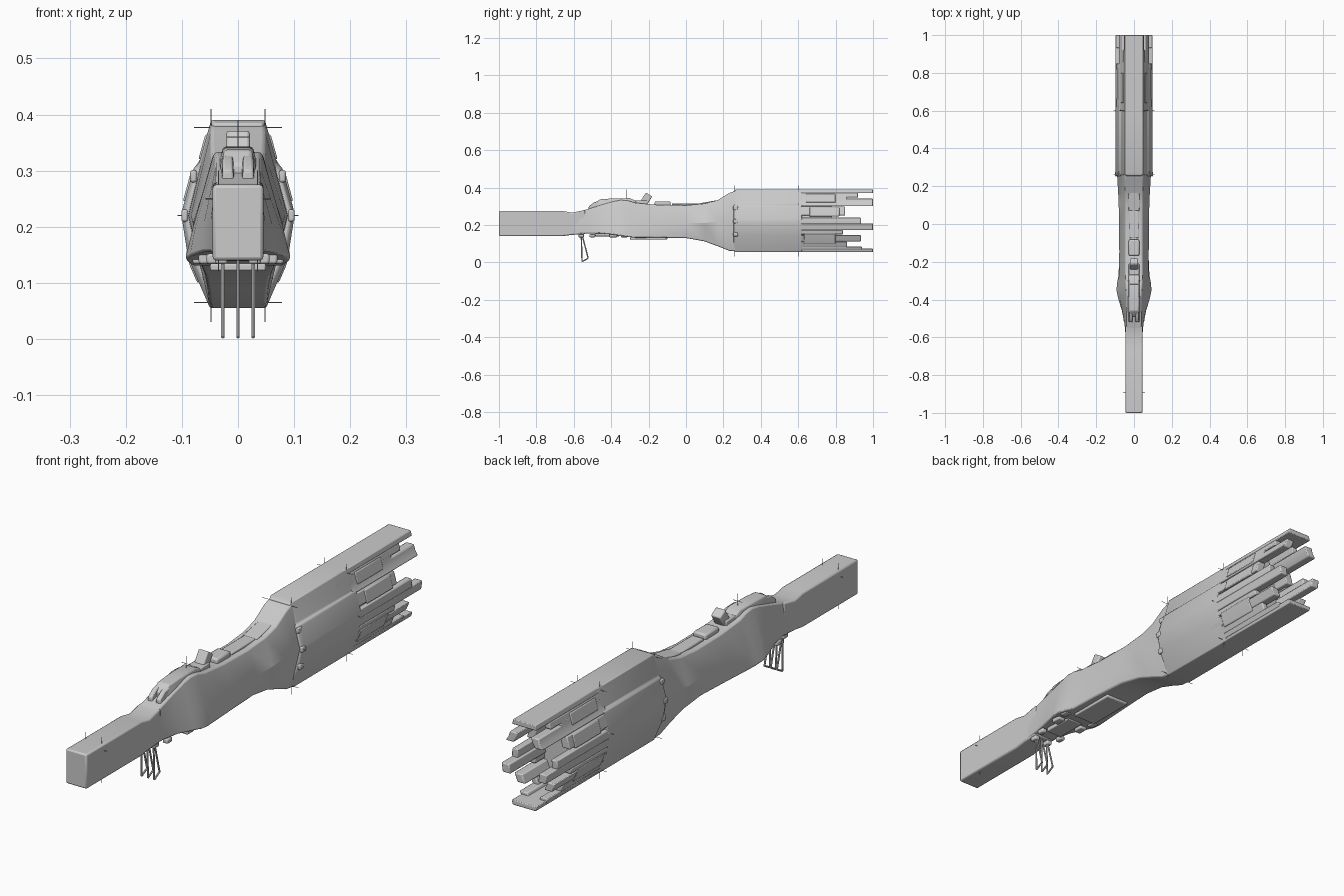
import bpy, bmesh, math
from mathutils import Vector, Matrix

if "Cube" in bpy.data.objects:
    bpy.data.objects.remove(bpy.data.objects["Cube"])


def finish(name, bm, bevel=0.0, mirror=False, angle=30):
    bmesh.ops.recalc_face_normals(bm, faces=bm.faces)
    me = bpy.data.meshes.new(name)
    bm.to_mesh(me)
    bm.free()
    ob = bpy.data.objects.new(name, me)
    bpy.context.collection.objects.link(ob)
    if mirror:
        ob.modifiers.new("mirror", 'MIRROR').use_mirror_merge = False
    if bevel:
        b = ob.modifiers.new("bevel", 'BEVEL')
        b.width, b.segments, b.limit_method = bevel, 2, 'ANGLE'
        b.angle_limit = math.radians(32)
    bpy.ops.object.select_all(action='DESELECT')
    ob.select_set(True)
    bpy.context.view_layer.objects.active = ob
    bpy.ops.object.shade_smooth_by_angle(angle=math.radians(angle))
    return ob


def loft(name, rings, **kw):
    bm = bmesh.new()
    loops = [[bm.verts.new(p) for p in r] for r in rings]
    n = len(loops[0])
    for a, b in zip(loops, loops[1:]):
        for i in range(n):
            j = (i + 1) % n
            bm.faces.new((a[i], a[j], b[j], b[i]))
    bm.faces.new(loops[0])
    bm.faces.new(loops[-1])
    return finish(name, bm, **kw)


def hull_ring(y, zt, wt, zm, wm, zb, wb):
    half = [(wt, zt), (wm, zm), (wb, zb)]
    return [(x, y, z) for x, z in half] + [(-x, y, z) for x, z in reversed(half)]


def prism(name, pts, y0, y1, **kw):
    return loft(name, [[(x, y, z) for x, z in pts] for y in (y0, y1)], **kw)


def box(name, center, size, tilt=0, bevel=0.004, mirror=False):
    bm = bmesh.new()
    m = Matrix.Translation(center) @ Matrix.Rotation(math.radians(tilt), 4, 'X')
    bmesh.ops.create_cube(bm, size=1, matrix=m @ Matrix.Diagonal((*size, 1)))
    return finish(name, bm, bevel=bevel, mirror=mirror)


def rods(name, segments, r, sides=6, mirror=False):
    bm = bmesh.new()
    for a, b in segments:
        a, b = Vector(a), Vector(b)
        rot = (b - a).to_track_quat('Z', 'Y').to_matrix().to_4x4()
        bmesh.ops.create_cone(bm, cap_ends=True, segments=sides, radius1=r, radius2=r,
                              depth=(b - a).length, matrix=Matrix.Translation((a + b) / 2) @ rot)
    return finish(name, bm, mirror=mirror)


# Bow block
loft("bow_block", [hull_ring(y, zt, .045, .21, .045, zb, .045) for y, zt, zb in
                   ((-1, .275, .14), (-.66, .275, .14), (-.61, .265, .147), (-.54, .28, .15))], bevel=.006)

# Waist hull: y, top z / half width, middle z / half width, bottom z / half width
waist = [(-.60, .265, .040, .20, .044, .150, .044), (-.53, .283, .040, .20, .050, .155, .050),
         (-.46, .305, .040, .20, .062, .155, .064), (-.39, .325, .040, .20, .076, .148, .086),
         (-.35, .333, .042, .20, .080, .142, .094), (-.31, .330, .044, .20, .078, .136, .090),
         (-.27, .318, .045, .20, .077, .131, .082), (-.15, .307, .045, .20, .078, .132, .076),
         (0, .305, .045, .21, .079, .130, .066), (.10, .314, .046, .21, .081, .112, .058),
         (.17, .333, .047, .22, .084, .086, .053), (.23, .370, .048, .22, .088, .062, .051),
         (.28, .388, .048, .22, .090, .057, .050)]
loft("waist_hull", [hull_ring(*s) for s in waist], bevel=.005)

# Stern hull, stepped sides
right = [(.048, .390), (.070, .312), (.079, .305), (.099, .232), (.099, .208), (.089, .145), (.050, .055)]


def stern(y, s=0.0):
    p = [(x - s, y, z - (s if z > .3 else -s if z < .15 else 0)) for x, z in right]
    return p + [(-x, yy, z) for x, yy, z in reversed(p)]


loft("stern_hull", [stern(.255, .006), stern(.27), stern(.62)], bevel=.003)
loft("stern_core", [stern(.60, .014), stern(.78, .014)])


# Long stern fingers that follow the sloping sides
def side_x(z):
    for (xa, za), (xb, zb) in zip(right, right[1:]):
        if za >= z >= zb:
            return xa + (xb - xa) * (za - z) / (za - zb)
    return .05


def finger(name, z0, z1, y0, y1, t=.03, off=0):
    pts = [(side_x(z) + off, z) for z in (z1, (z0 + z1) / 2, z0)]
    prism(name, pts + [(x - t, z) for x, z in reversed(pts)], y0, y1, bevel=.004, mirror=True)


for i, (z0, z1, y0, y1) in enumerate([
        (.346, .372, .52, .92), (.300, .340, .60, 1.0), (.332, .352, .58, .86),
        (.250, .298, .60, .85), (.205, .240, .56, .935), (.172, .208, .60, 1.0),
        (.150, .172, .60, .84), (.112, .146, .55, .935), (.080, .112, .60, .86),
        (.064, .084, .60, .94)]):
    finger(f"stern_finger_{i}", z0, z1, y0, y1, t=.034 if i % 2 else .026)
for i, (z0, z1, y0, y1) in enumerate([(.245, .295, .66, .82), (.10, .155, .63, .80), (.32, .365, .64, .80)]):
    finger(f"side_plate_{i}", z0, z1, y0, y1, t=.02, off=.003)
prism("top_plate", [(-.048, .39), (.048, .39), (.053, .370), (-.053, .370)], .58, 1, bevel=.003)
prism("bottom_plate", [(-.055, .073), (.055, .073), (.050, .055), (-.050, .055)], .58, 1, bevel=.003)

# Dorsal deck: bridge hump, twin fairings, tilted tower and deck boxes
loft("bridge_hump", [hull_ring(y, z, w, z - .02, w + .006, z - .05, w + .010) for y, z, w in
                     ((-.49, .312, .022), (-.46, .337, .024), (-.40, .341, .026),
                      (-.30, .343, .026), (-.26, .325, .024))], bevel=.005)
loft("twin_fairing", [[(x + .012, y, z - .04), (x + .009, y, z), (x - .009, y, z), (x - .012, y, z - .04)]
                      for x, y, z in ((.018, -.52, .300), (.018, -.49, .322), (.018, -.42, .338))],
     bevel=.004, mirror=True)
box("tower", (0, -.215, .335), (.042, .04, .065), tilt=-32, bevel=.005)
box("tower_base", (0, -.24, .318), (.056, .06, .025))
box("deck_box", (0, -.125, .312), (.056, .085, .028), bevel=.007)
box("deck_spine", (0, .01, .308), (.05, .17, .014))
box("deck_ramp", (0, .12, .318), (.06, .10, .012), tilt=10)

# Ventral panels and docking fittings
box("belly_panel", (0, -.20, .128), (.10, .20, .014))
box("belly_bay", (0, -.42, .148), (.07, .13, .018))
for i, (x, y, s) in enumerate([(.03, -.56, .022), (.045, -.50, .022), (.055, -.39, .03), (.068, -.33, .026)]):
    box(f"belly_fitting_{i}", (x, y, .143), (s, s * 1.4, .018), mirror=True)

# Side collar studs where the waist meets the stern
for i, z in enumerate((.15, .22, .29)):
    box(f"collar_stud_{i}", (side_x(z) - .004, .265, z), (.012, .025, .022), mirror=True)

# Three hanging triangular mooring frames
for i, x in enumerate((-.027, 0, .027)):
    top, foot, heel = (x, -.56, .15), (x, -.556, .004), (x, -.523, .022)
    rods(f"mooring_frame_{i}", [(top, foot), (foot, heel), (heel, (x, -.555, .145))], .0035)

# Thin aerials at the hull corners
aerials = [((.035, -.89, .12), (.035, -.89, .30)), ((.04, -.89, .25), (.058, -.89, .25))]
for y in (.26, .60):
    aerials += [((.048, y, .38), (.048, y, .41)), ((.048, y, .06), (.048, y, .03)),
                ((.05, y, .377), (.078, y, .377)), ((.05, y, .065), (.078, y, .065)),
                ((.095, y, .22), (.108, y, .22))]
rods("corner_aerials", aerials, .001, sides=4, mirror=True)
rods("bridge_aerial", [((0, -.32, .33), (0, -.32, .39)), ((-.02, -.32, .36), (.02, -.32, .36))], .0012, sides=4)
